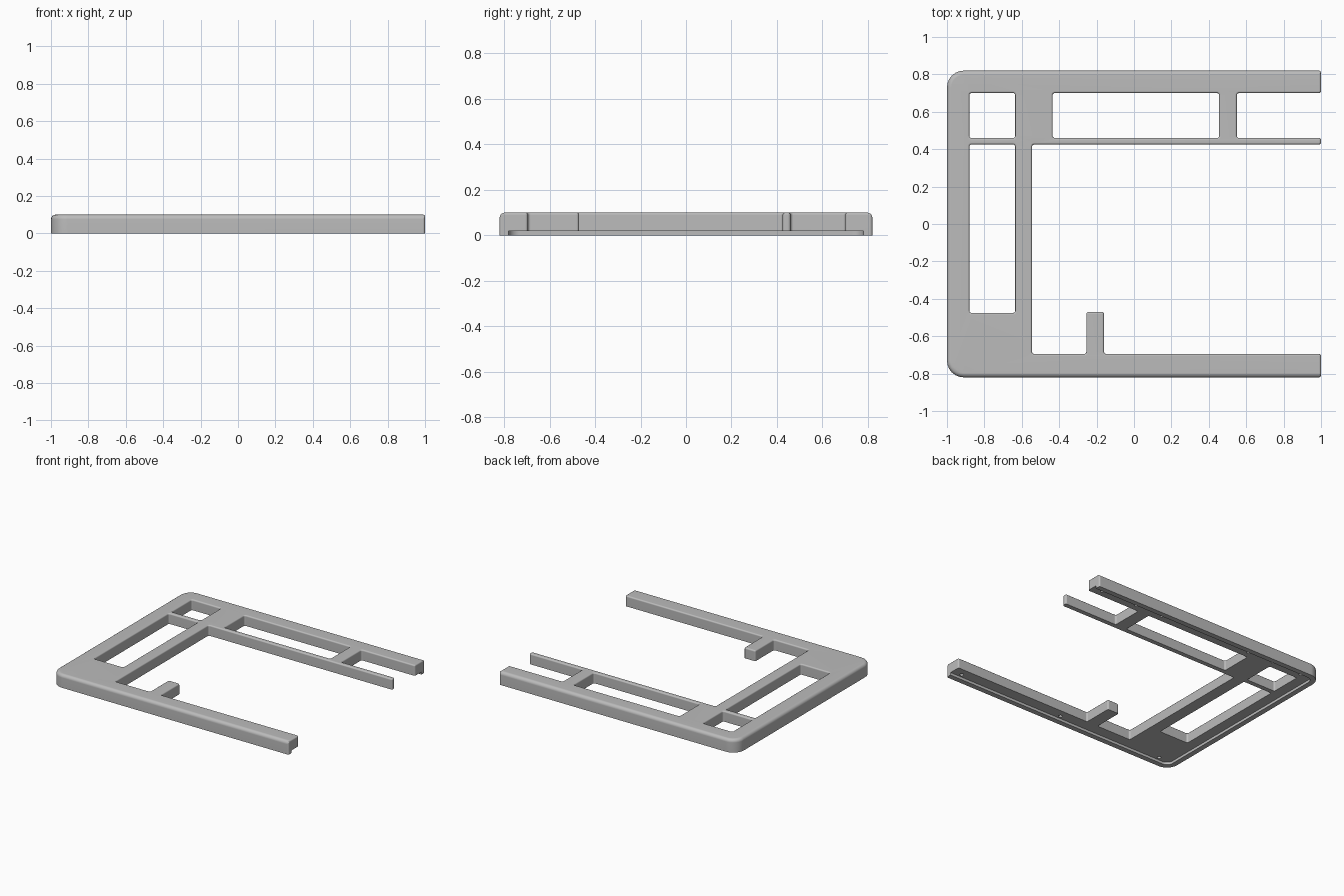
import bpy, bmesh, math
from mathutils import Vector

if "Cube" in bpy.data.objects:
    bpy.data.objects.remove(bpy.data.objects["Cube"], do_unlink=True)

TOP, FLOOR = 0.10, 0.02      # top surface and underside recess heights
SMALL, BIG = 0.01, 0.024     # fillets on inner and outer edges
ARC, STEPS = 6, 4

grey = bpy.data.materials.new("plain grey")
grey.use_nodes = True
grey.diffuse_color = (0.5, 0.5, 0.5, 1)
bsdf = next(n for n in grey.node_tree.nodes if n.type == 'BSDF_PRINCIPLED')
bsdf.inputs["Base Color"].default_value = grey.diffuse_color
bsdf.inputs["Roughness"].default_value = 0.6


def rounded_loop(corners, fillet, t):
    """Rounded right-angled outline, inset by t (0..1) of each edge's fillet.
    Material lies left of the path. Returns (x, y, local fillet) tuples."""
    n, out = len(corners), []
    pts = [Vector(c[:2]) for c in corners]
    for i, p in enumerate(pts):
        d0 = (p - pts[i - 1]).normalized()
        d1 = (pts[(i + 1) % n] - p).normalized()
        f0, f1 = fillet[i - 1], fillet[i]
        n0, n1 = Vector((-d0.y, d0.x)), Vector((-d1.y, d1.x))
        q = p + n0 * f0 * t + n1 * f1 * t
        convex = d0.cross(d1) > 0
        shift = t * (f0 + f1) / 2
        r = max(corners[i][2] + (-shift if convex else shift), 0.002)
        center = q - d0 * r + d1 * r
        for k in range(ARC + 1):
            a = math.pi / 2 * k / ARC
            v = center - d1 * r * math.cos(a) + d0 * r * math.sin(a)
            out.append((v.x, v.y, f0 + (f1 - f0) * k / ARC))
    return out


def ring(bm, points):
    return [bm.verts.new(p) for p in points]


def bridge(bm, a, b):
    for i in range(len(a)):
        j = (i + 1) % len(a)
        bm.faces.new((a[i], a[j], b[j], b[i]))


def fill(bm, rings, up):
    edges = []
    for r in rings:
        for i in range(len(r)):
            pair = (r[i - 1], r[i])
            edges.append(bm.edges.get(pair) or bm.edges.new(pair))
    bmesh.ops.triangle_fill(bm, use_beauty=True, edges=edges, normal=(0, 0, up))


def finish(bm, name):
    bmesh.ops.recalc_face_normals(bm, faces=bm.faces)
    mesh = bpy.data.meshes.new(name)
    bm.to_mesh(mesh)
    bm.free()
    mesh.materials.append(grey)
    obj = bpy.data.objects.new(name, mesh)
    bpy.context.collection.objects.link(obj)
    bpy.ops.object.select_all(action='DESELECT')
    obj.select_set(True)
    bpy.context.view_layer.objects.active = obj
    bpy.ops.object.shade_smooth_by_angle(angle=math.radians(30))
    weighted = obj.modifiers.new("weighted normals", 'WEIGHTED_NORMAL')
    weighted.keep_sharp = True
    return obj


# Outline of the open frame: x, y, corner radius
S = 0.012
outline = [(-1, -.82, .09), (1, -.82, S), (1, -.695, S), (-.16, -.695, S),
           (-.16, -.47, S), (-.255, -.47, S), (-.255, -.695, S),
           (-.545, -.695, S), (-.545, .425, S), (1, .425, S), (1, .46, S),
           (.55, .46, S), (.55, .7, S), (1, .7, S), (1, .82, S), (-1, .82, .09)]
outline_fillet = [BIG] + [SMALL] * 13 + [BIG, BIG]


def window(x0, x1, y0, y1):
    return [(x0, y0, S), (x0, y1, S), (x1, y1, S), (x1, y0, S)]


paths = [(outline, outline_fillet)]
for w in (window(-.88, -.635, .46, .7), window(-.88, -.635, -.475, .425),
          window(-.435, .455, .46, .7)):
    paths.append((w, [SMALL] * 4))

# Frame body: walls and rounded top edges for the outline and each window
bm = bmesh.new()
tops, bottoms = [], []
for corners, fillet in paths:
    prev = ring(bm, [(x, y, FLOOR) for x, y, f in rounded_loop(corners, fillet, 0)])
    bottoms.append(prev)
    for s in range(STEPS + 1):
        a = math.pi / 2 * s / STEPS
        loop = rounded_loop(corners, fillet, 1 - math.cos(a))
        cur = ring(bm, [(x, y, TOP - f * (1 - math.sin(a))) for x, y, f in loop])
        bridge(bm, prev, cur)
        prev = cur
    tops.append(prev)

# Blind screw holes in the underside
holes = [(x, -.755) for x in (.92, .03, -.86)]
holes += [(x, .755) for x in (.92, .61, .38, -.4, -.62, -.87)]
for hx, hy in holes:
    circle = [(hx + .014 * math.cos(k * math.pi / 8),
               hy + .014 * math.sin(k * math.pi / 8)) for k in range(16)]
    mouth = ring(bm, [(x, y, FLOOR) for x, y in circle])
    end = ring(bm, [(x, y, .07) for x, y in circle])
    bridge(bm, mouth, end)
    bm.faces.new(end)
    bottoms.append(mouth)

fill(bm, tops, 1)
fill(bm, bottoms, -1)
finish(bm, "frame_body")

# Lip around the outer sides of the underside recess
lip = [(-1, -.82, .09), (1, -.82, S), (1, -.78, .002), (-.96, -.78, .05),
       (-.96, .78, .05), (1, .78, .002), (1, .82, S), (-1, .82, .09)]
shape = rounded_loop(lip, [0] * len(lip), 0)
bm = bmesh.new()
low = ring(bm, [(x, y, 0) for x, y, f in shape])
high = ring(bm, [(x, y, FLOOR) for x, y, f in shape])
bridge(bm, low, high)
fill(bm, [low], -1)
finish(bm, "underside_lip")
